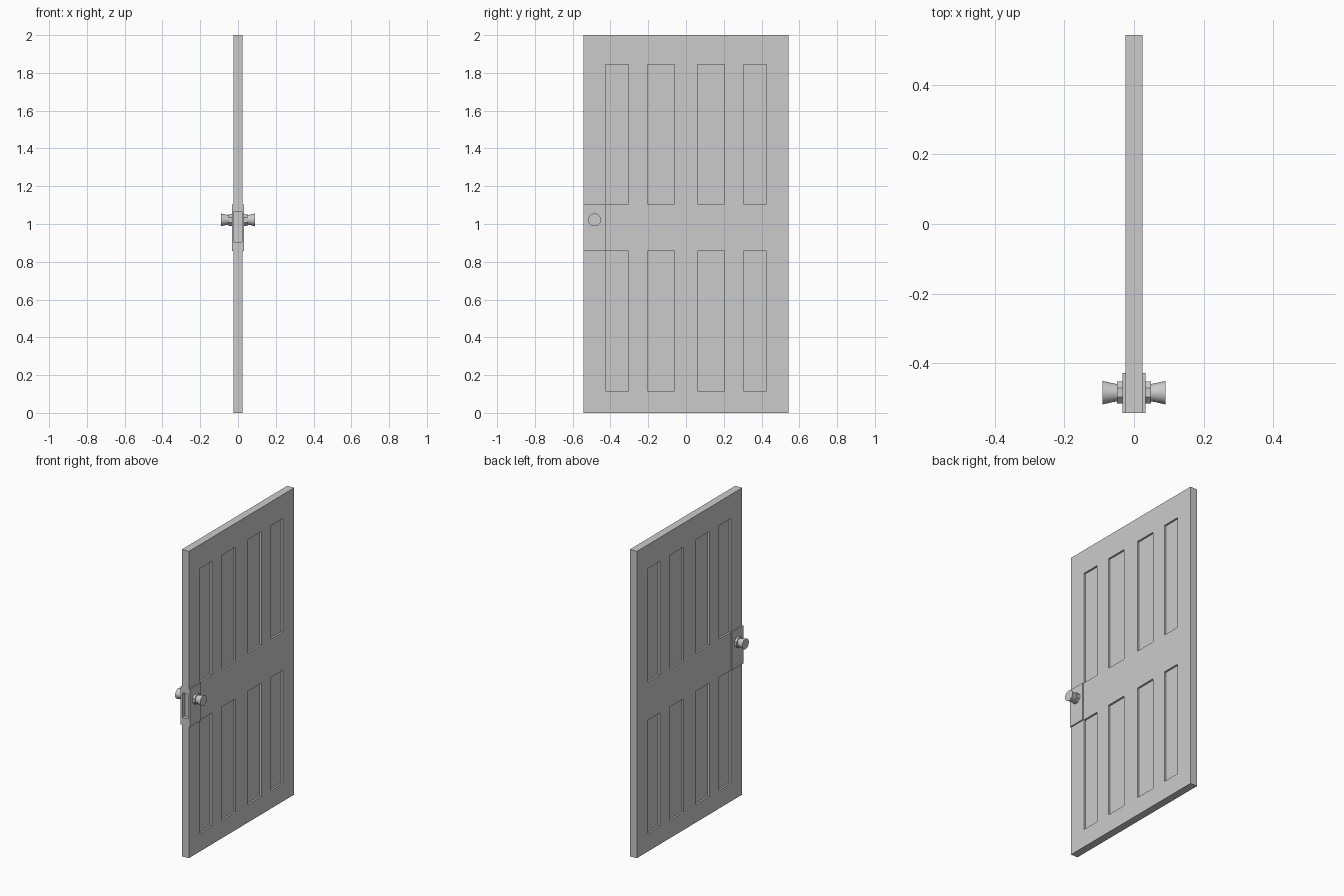
import bpy, bmesh
from math import cos, sin, pi, radians

if "Cube" in bpy.data.objects:
    bpy.data.objects.remove(bpy.data.objects["Cube"])


def box(name, x, y, z):
    """Box from (min, max) pairs."""
    bm = bmesh.new()
    bmesh.ops.create_cube(bm, size=1)
    for v in bm.verts:
        v.co = [lo + (c + 0.5) * (hi - lo) for c, (lo, hi) in zip(v.co, (x, y, z))]
    me = bpy.data.meshes.new(name)
    bm.to_mesh(me)
    bm.free()
    ob = bpy.data.objects.new(name, me)
    bpy.context.collection.objects.link(ob)
    return ob


def cut(target, cutter):
    cutter.hide_render = True
    cutter.hide_set(True)
    m = target.modifiers.new("cut", 'BOOLEAN')
    m.operation = 'DIFFERENCE'
    m.solver = 'EXACT'
    m.object = cutter


def turned(name, profile, side, n):
    """Solid turned about the knob axis; profile is (x, radius)."""
    bm = bmesh.new()
    rings = []
    for x, r in profile:
        rings.append([bm.verts.new((side * x,
                                    KNOB_Y + r * cos(2 * pi * (i + 0.5) / n),
                                    KNOB_Z + r * sin(2 * pi * (i + 0.5) / n)))
                      for i in range(n)])
    for a, b in zip(rings, rings[1:]):
        for i in range(n):
            j = (i + 1) % n
            bm.faces.new((a[i], a[j], b[j], b[i]))
    bm.faces.new(rings[0])
    bm.faces.new(rings[-1])
    bmesh.ops.recalc_face_normals(bm, faces=bm.faces)
    me = bpy.data.meshes.new(name)
    bm.to_mesh(me)
    bm.free()
    ob = bpy.data.objects.new(name, me)
    bpy.context.collection.objects.link(ob)
    return ob


HALF_T, HALF_W, DEPTH = 0.025, 0.543, 0.012
KNOB_Y, KNOB_Z = -0.484, 1.022

# Door slab with eight recessed panels on each face
door = box("door_slab", (-HALF_T, HALF_T), (-HALF_W, HALF_W), (0, 2))
for k, (y0, y1) in enumerate([(-0.426, -0.305), (-0.204, -0.061),
                              (0.061, 0.204), (0.305, 0.426)]):
    for z in [(0.117, 0.856), (1.105, 1.844)]:
        for x in [(HALF_T - DEPTH, 0.1), (-0.1, DEPTH - HALF_T)]:
            cut(door, box(f"panel_cutter_{k}", x, (y0, y1), z))

# Lock case let into the door edge, with a latch slot
PLATE_Y, PLATE_Z = (-HALF_W, -0.427), (0.857, 1.104)
cut(door, box("lock_cutter", (-0.1, 0.1), (-0.6, PLATE_Y[1]), PLATE_Z))
lock = box("lock_case", (-0.033, 0.033), PLATE_Y, PLATE_Z)
cut(lock, box("slot_cutter", (-0.02, 0.02), (-0.6, -HALF_W + 0.025), (0.906, 1.067)))

# Flared knobs on collars, one per face
for side, label in ((1, "right"), (-1, "left")):
    turned(f"collar_{label}", [(0.032, 0.034), (0.049, 0.034)], side, 8)
    knob = turned(f"knob_{label}",
                  [(0.048, 0.025), (0.060, 0.027), (0.0905, 0.034)], side, 32)
    bpy.context.view_layer.objects.active = knob
    bpy.ops.object.select_all(action='DESELECT')
    knob.select_set(True)
    bpy.ops.object.shade_smooth_by_angle(angle=radians(30))
